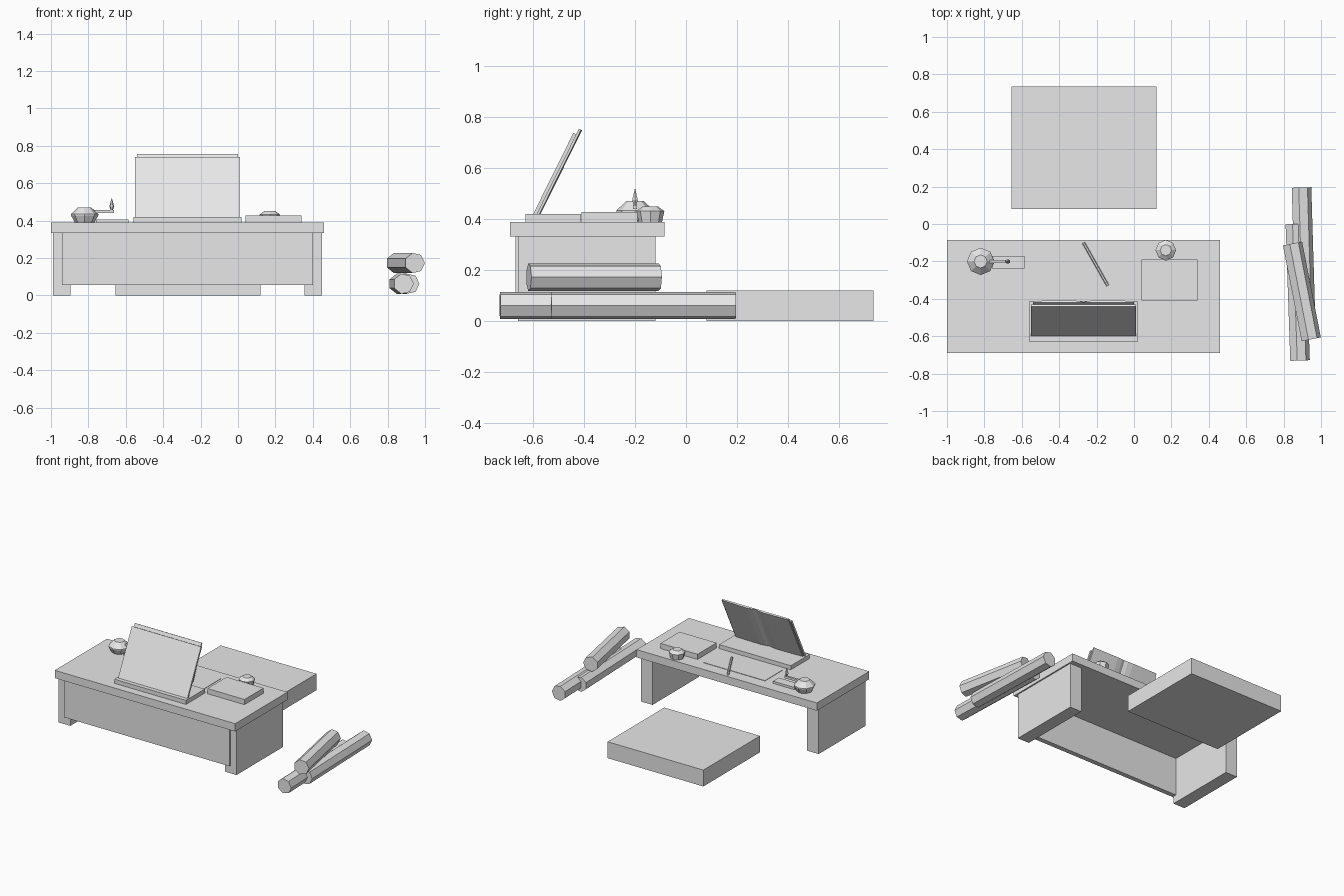
import bpy, bmesh, math
from mathutils import Matrix, Vector

if "Cube" in bpy.data.objects:
    bpy.data.objects.remove(bpy.data.objects["Cube"])

GREY = bpy.data.materials.new("plain_grey")
GREY.diffuse_color = (0.8, 0.8, 0.8, 1)
GREY.use_nodes = True
GREY.node_tree.nodes["Principled BSDF"].inputs["Base Color"].default_value = GREY.diffuse_color


def finish(name, bm):
    bmesh.ops.recalc_face_normals(bm, faces=bm.faces)
    me = bpy.data.meshes.new(name)
    bm.to_mesh(me)
    bm.free()
    me.materials.append(GREY)
    ob = bpy.data.objects.new(name, me)
    bpy.context.collection.objects.link(ob)
    return ob


def box(name, x, y, z):
    """Box from (min, max) pairs."""
    bm = bmesh.new()
    bmesh.ops.create_cube(bm, size=1)
    for v in bm.verts:
        v.co = Vector([(a + b) / 2 + c * (b - a) for (a, b), c in zip((x, y, z), v.co)])
    return finish(name, bm)


def rod(name, p, q, r, sides):
    """Prism between two points, with one edge turned toward +x."""
    p, q = Vector(p), Vector(q)
    along = (q - p).normalized()
    up = Vector((0, 0, 1))
    side = along.cross(up).normalized()
    if side.x < 0:
        side = -side
    bm = bmesh.new()
    rings = []
    for c in (p, q):
        rings.append([bm.verts.new(c + r * (side * math.cos(a) + up * math.sin(a)))
                      for a in (2 * math.pi * i / sides for i in range(sides))])
    for i in range(sides):
        j = (i + 1) % sides
        bm.faces.new((rings[0][i], rings[0][j], rings[1][j], rings[1][i]))
    for ring in rings:
        bm.faces.new(ring)
    return finish(name, bm)


def turned(name, centre, profile, sides):
    """Low-poly turned shape from (radius, z) rings."""
    bm = bmesh.new()
    rings = [[bm.verts.new((centre[0] + r * math.cos(2 * math.pi * i / sides),
                            centre[1] + r * math.sin(2 * math.pi * i / sides), z))
              for i in range(sides)] for r, z in profile]
    for lo, hi in zip(rings, rings[1:]):
        for i in range(sides):
            j = (i + 1) % sides
            bm.faces.new((lo[i], lo[j], hi[j], hi[i]))
    bm.faces.new(rings[0])
    bm.faces.new(rings[-1])
    return finish(name, bm)


# Low desk: top, side legs, front panel
box("desk_top", (-1.0, 0.46), (-0.69, -0.085), (0.333, 0.39))
for side, x in (("left", -0.99), ("right", 0.355)):
    box(side + "_leg", (x, x + 0.095), (-0.66, -0.12), (0, 0.333))
box("front_panel", (-0.94, 0.40), (-0.67, -0.635), (0.055, 0.333))

# Floor cushion
box("cushion", (-0.655, 0.12), (0.08, 0.735), (0, 0.12))

# Book stand base and leaning open book
box("stand_base", (-0.56, 0.02), (-0.63, -0.412), (0.39, 0.42))
tilt = Matrix.Translation((-0.27, -0.602, 0.416)) @ Matrix.Rotation(-0.46, 4, 'X')
board = box("stand_board", (-0.28, 0.28), (0, 0.014), (0, 0.36))
board.matrix_world = tilt

# Pages: cross-section with a gutter in the middle, mirrored and extruded
half = [(0.0, 0.015), (0.025, 0.022), (0.065, 0.026), (0.14, 0.025), (0.27, 0.022)]
outline = [(-x, n) for x, n in reversed(half[1:])] + half + [(0.27, 0.012), (-0.27, 0.012)]
bm = bmesh.new()
face = bm.faces.new([bm.verts.new((x, n, 0.01)) for x, n in outline])
ext = bmesh.ops.extrude_face_region(bm, geom=[face])
for v in ext["geom"]:
    if isinstance(v, bmesh.types.BMVert):
        v.co.z = 0.385
pages = finish("open_pages", bm)
pages.matrix_world = tilt

# Closed book, paper sheet and brush
box("closed_book", (0.04, 0.34), (-0.41, -0.19), (0.39, 0.428))
box("paper_sheet", (-0.52, -0.02), (-0.38, -0.17), (0.389, 0.393))
rod("brush", (-0.27, -0.10, 0.398), (-0.14, -0.33, 0.398), 0.008, 6)

# Ink pot
turned("ink_pot", (0.17, -0.14),
       [(0.046, 0.39), (0.055, 0.432), (0.03, 0.45)], 8)

# Oil lamp with spout, flame and flat ink stone
turned("oil_lamp", (-0.82, -0.20),
       [(0.053, 0.39), (0.073, 0.428), (0.073, 0.435), (0.035, 0.471)], 8)
box("lamp_spout", (-0.79, -0.662), (-0.208, -0.192), (0.441, 0.457))
turned("flame", (-0.675, -0.20),
       [(0.006, 0.457), (0.013, 0.475), (0.0008, 0.52)], 6)
box("ink_stone", (-0.76, -0.585), (-0.237, -0.17), (0.39, 0.406))

# Stacked scrolls
scrolls = [((0.885, -0.73, 0.062), (0.86, 0.0, 0.062)),
           ((0.915, -0.53, 0.062), (0.893, 0.195, 0.062)),
           ((0.945, -0.617, 0.173), (0.845, -0.105, 0.173))]
for i, (p, q) in enumerate(scrolls):
    rod("scroll_%d" % (i + 1), p, q, 0.055, 7)
